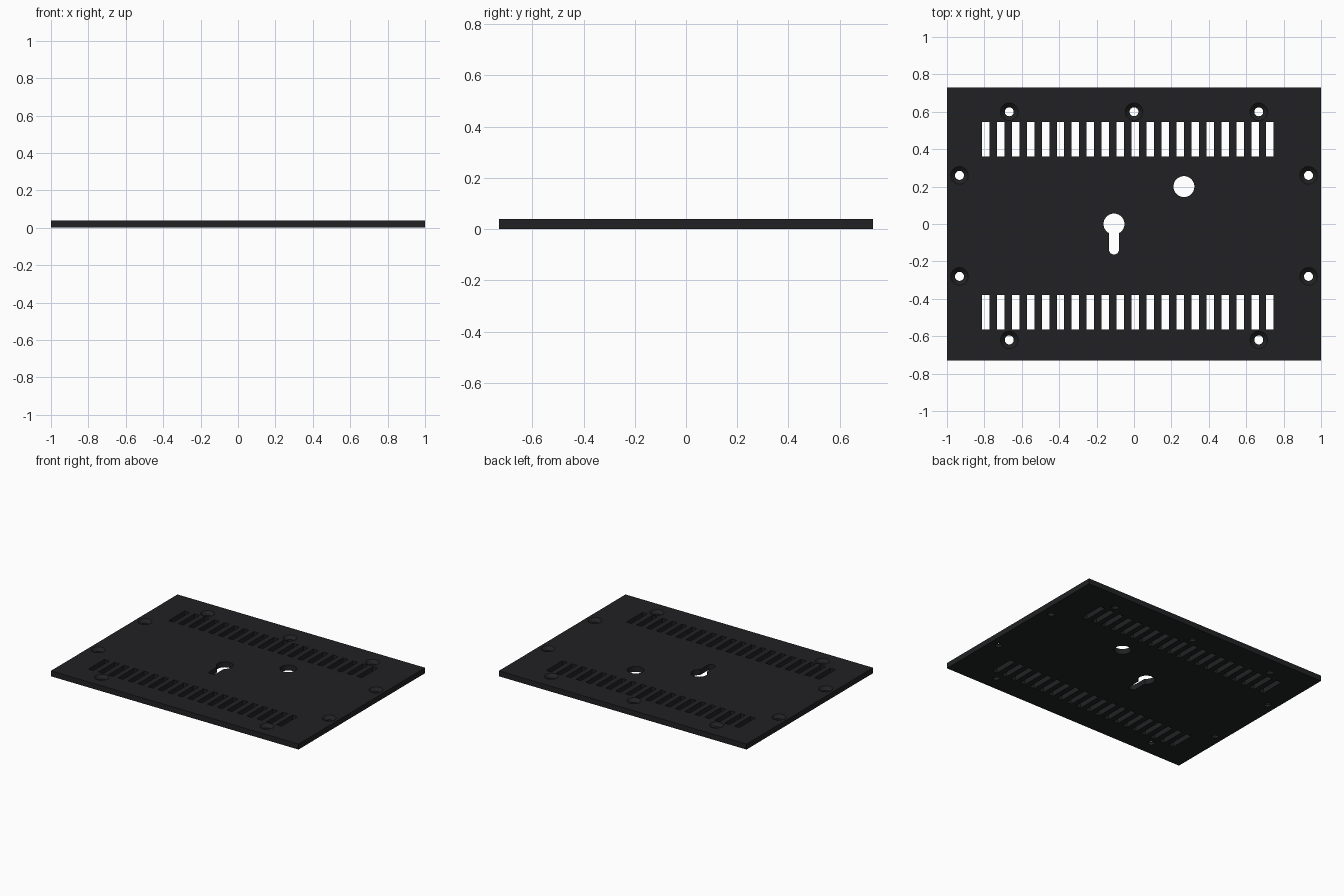
import bpy, bmesh
from math import cos, sin, pi

if "Cube" in bpy.data.objects:
    bpy.data.objects.remove(bpy.data.objects["Cube"])

T = 0.04            # plate thickness
LOW, HIGH = -0.02, T + 0.02


def arc(cx, cy, r, a0=0.0, a1=2 * pi, n=32, closed=True):
    steps = n if closed else n - 1
    return [(cx + r * cos(a0 + (a1 - a0) * i / steps),
             cy + r * sin(a0 + (a1 - a0) * i / steps)) for i in range(n)]


def rect(x0, y0, x1, y1):
    return [(x0, y0), (x1, y0), (x1, y1), (x0, y1)]


def loft(bm, levels):
    """Closed solid through (outline, z) levels, counter-clockwise, bottom to top."""
    rings = [[bm.verts.new((x, y, z)) for x, y in pts] for pts, z in levels]
    n = len(rings[0])
    for a, b in zip(rings, rings[1:]):
        for i in range(n):
            j = (i + 1) % n
            bm.faces.new((a[i], a[j], b[j], b[i]))
    bm.faces.new(rings[0][::-1])
    bm.faces.new(rings[-1])


def prism(bm, pts, z0=LOW, z1=HIGH):
    loft(bm, [(pts, z0), (pts, z1)])


def make_object(name, bm):
    mesh = bpy.data.meshes.new(name)
    bm.to_mesh(mesh)
    bm.free()
    obj = bpy.data.objects.new(name, mesh)
    bpy.context.collection.objects.link(obj)
    return obj


# flat plate
bm = bmesh.new()
prism(bm, rect(-1, -0.73, 1, 0.73), 0, T)
plate = make_object("vented_cover_plate", bm)
mat = bpy.data.materials.new("dark_plate")
mat.diffuse_color = (0.015, 0.0155, 0.017, 1)
mat.use_nodes = True
mat.node_tree.nodes["Principled BSDF"].inputs["Base Color"].default_value = mat.diffuse_color
plate.data.materials.append(mat)

bm = bmesh.new()

# two rows of vent slots
for y0, y1 in ((0.36, 0.545), (-0.565, -0.38)):
    for i in range(20):
        x = -0.813 + 0.08 * i
        prism(bm, rect(x, y0, x + 0.04, y1))

# countersunk screw holes
screws = [(0, 0.6)]
for s in (-1, 1):
    screws += [(s * 0.667, 0.6), (s * 0.667, -0.62), (s * 0.933, 0.26), (s * 0.933, -0.28)]
for x, y in screws:
    small, wide = arc(x, y, 0.024), arc(x, y, 0.047)
    loft(bm, [(small, LOW), (small, T - 0.023), (wide, T), (wide, HIGH)])

# round hole and hanging keyhole
prism(bm, arc(0.267, 0.2, 0.056))
kx, r, s = -0.107, 0.056, 0.027
half = 0.503        # half angle of the slot mouth on the round part
prism(bm, arc(kx, 0, r, -pi / 2 + half, 1.5 * pi - half, 32, False)
      + arc(kx, -0.136, s, pi, 2 * pi, 17, False))

cutter = make_object("hole_cutter", bm)
cutter.hide_render = True

# cut all openings
mod = plate.modifiers.new("openings", 'BOOLEAN')
mod.operation = 'DIFFERENCE'
mod.solver = 'EXACT'
mod.object = cutter
bpy.context.view_layer.objects.active = plate
plate.select_set(True)
bpy.ops.object.modifier_apply(modifier=mod.name)
bpy.data.objects.remove(cutter)
bpy.ops.object.shade_smooth_by_angle(angle=pi / 6)
